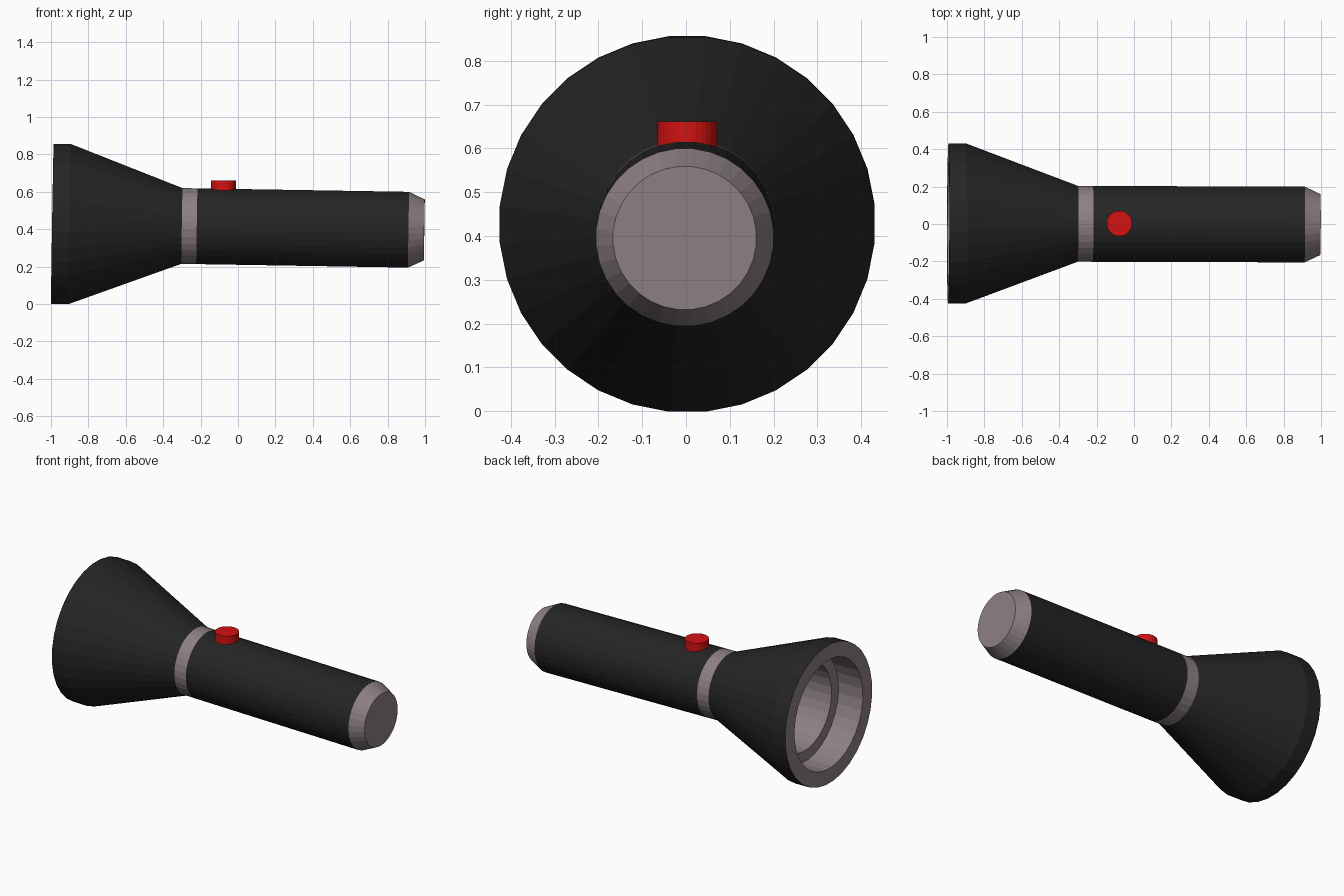
import bpy, bmesh
from math import cos, sin, pi
from mathutils import Matrix

if "Cube" in bpy.data.objects:
    bpy.data.objects.remove(bpy.data.objects["Cube"])

SIDES = 32
# The torch axis droops very slightly towards the tail
AXIS = (Matrix.Translation((0, 0, 0.412)) @ Matrix.Rotation(-0.003, 4, 'Z')
        @ Matrix.Rotation(0.0165, 4, 'Y'))


def material(name, colour):
    m = bpy.data.materials.new(name)
    m.diffuse_color = (*colour, 1)
    m.use_nodes = True
    m.node_tree.nodes["Principled BSDF"].inputs["Base Color"].default_value = m.diffuse_color
    return m


BLACK = material("black_rubber", (0.018, 0.018, 0.018))
GREY = material("warm_grey_metal", (0.27, 0.22, 0.225))
RED = material("red_plastic", (0.65, 0.006, 0.006))


def lathe(name, profile, mat, matrix, cap_start=False, cap_end=False):
    """Spin (x, radius) points around the x axis; flat faces."""
    bm = bmesh.new()
    rings = []
    for x, r in profile:
        angles = [2 * pi * (j + 0.5) / SIDES for j in range(SIDES)]
        rings.append([bm.verts.new((x, r * cos(a), r * sin(a))) for a in angles])
    for a, b in zip(rings, rings[1:]):
        for j in range(SIDES):
            k = (j + 1) % SIDES
            bm.faces.new((a[j], a[k], b[k], b[j]))
    if cap_start:
        bm.faces.new(rings[0][::-1])
    if cap_end:
        bm.faces.new(rings[-1])
    bm.transform(matrix)
    mesh = bpy.data.meshes.new(name)
    bm.to_mesh(mesh)
    bm.free()
    mesh.materials.append(mat)
    obj = bpy.data.objects.new(name, mesh)
    bpy.context.collection.objects.link(obj)
    return obj


# Stepped recess and front rim of the lamp head
lathe("reflector_recess",
      [(-0.57, 0.27), (-0.823, 0.27), (-0.823, 0.338), (-0.993, 0.338), (-0.993, 0.43)],
      GREY, AXIS, cap_start=True)
# Flared head
lathe("head_shell", [(-0.993, 0.43), (-0.90, 0.43), (-0.30, 0.2035)], BLACK, AXIS)
# Collar between head and handle
lathe("collar", [(-0.30, 0.2035), (-0.22, 0.2035)], GREY, AXIS)
# Handle
lathe("handle", [(-0.22, 0.2035), (0.912, 0.2035)], BLACK, AXIS)
# Chamfered tail cap
lathe("tail_cap", [(0.912, 0.2035), (0.996, 0.164)], GREY, AXIS, cap_end=True)
# Switch button, standing upright on the handle
lathe("switch_button", [(0.57, 0.068), (0.661, 0.068)], RED,
      Matrix.Translation((-0.078, 0.003, 0)) @ Matrix.Rotation(-pi / 2, 4, 'Y'),
      cap_start=True, cap_end=True)
